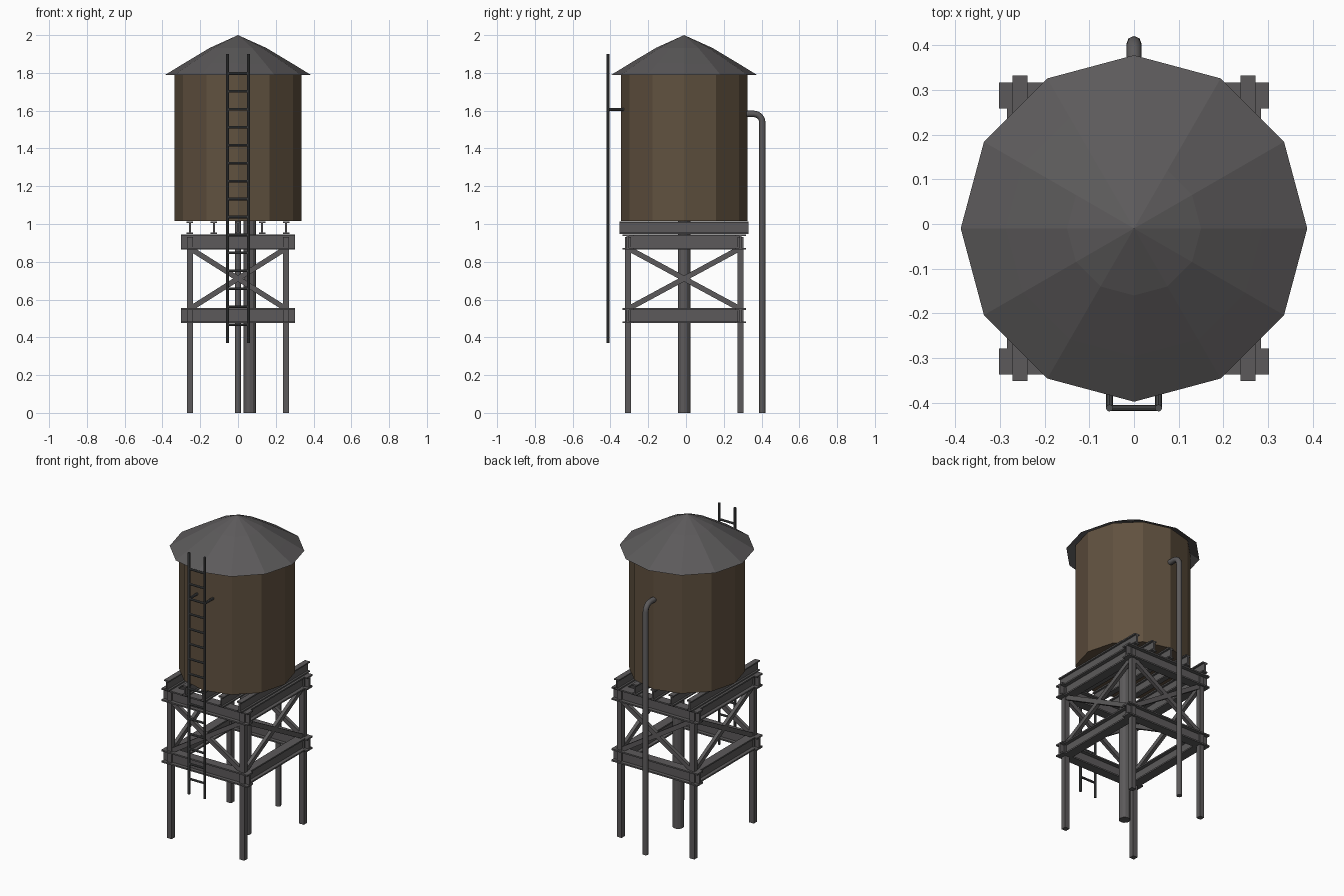
import bpy, bmesh, math
from mathutils import Vector

if "Cube" in bpy.data.objects:
    bpy.data.objects.remove(bpy.data.objects["Cube"])

CY = -0.01            # tower axis in y
LX, LY = 0.255, 0.298  # leg offsets from the axis
SIDES = 12


def material(name, r, g, b):
    m = bpy.data.materials.new(name)
    m.diffuse_color = (r, g, b, 1)
    m.use_nodes = True
    m.node_tree.nodes["Principled BSDF"].inputs["Base Color"].default_value = m.diffuse_color
    return m


wood = material("brown_wood", 0.118, 0.082, 0.05)
steel = material("dark_steel", 0.107, 0.102, 0.104)
iron = material("ladder_iron", 0.07, 0.072, 0.074)


def make_object(name, bm, mat):
    bmesh.ops.recalc_face_normals(bm, faces=bm.faces[:])
    me = bpy.data.meshes.new(name)
    bm.to_mesh(me)
    bm.free()
    me.materials.append(mat)
    ob = bpy.data.objects.new(name, me)
    bpy.context.collection.objects.link(ob)
    return ob


def sweep(name, p0, p1, profile, up=(0, 0, 1), mat=steel):
    """Extrude a closed 2D profile (side, up) from p0 to p1."""
    p0, p1 = Vector(p0), Vector(p1)
    d = (p1 - p0).normalized()
    side = d.cross(Vector(up)).normalized()
    top = side.cross(d)
    bm = bmesh.new()
    a, b = [[bm.verts.new(p + side * u + top * v) for u, v in profile] for p in (p0, p1)]
    n = len(profile)
    for i in range(n):
        j = (i + 1) % n
        bm.faces.new((a[i], a[j], b[j], b[i]))
    bm.faces.new(a[::-1])
    bm.faces.new(b)
    return make_object(name, bm, mat)


def i_section(w, h, flange, web):
    w, h, s = w / 2, h / 2, web / 2
    k = h - flange
    return [(-w, -h), (w, -h), (w, -k), (s, -k), (s, k), (w, k),
            (w, h), (-w, h), (-w, k), (-s, k), (-s, -k), (-w, -k)]


def rect(w, h):
    return [(-w / 2, -h / 2), (w / 2, -h / 2), (w / 2, h / 2), (-w / 2, h / 2)]


def circle(r, n):
    return [(r * math.cos(2 * math.pi * i / n), r * math.sin(2 * math.pi * i / n)) for i in range(n)]


def lathe(name, profile, mat):
    """Faceted turned shape from (radius, z) points; radius 0 becomes a pole."""
    bm = bmesh.new()
    rings = []
    for r, z in profile:
        if r == 0:
            rings.append([bm.verts.new((0, CY, z))] * SIDES)
        else:
            rings.append([bm.verts.new((x, CY + y, z)) for x, y in circle(r, SIDES)])
    for lo, hi in zip(rings, rings[1:]):
        for i in range(SIDES):
            j = (i + 1) % SIDES
            bm.faces.new(dict.fromkeys((lo[i], lo[j], hi[j], hi[i])))
    return make_object(name, bm, mat)


# Tank and shallow domed roof
lathe("tank", [(0, 1.015), (0.335, 1.015), (0.335, 1.81)], wood)
lathe("roof", [(0.388, 1.788), (0.287, 1.85), (0.15, 1.932), (0, 2.0)], steel)

# Legs
for sx in (-1, 1):
    for sy in (-1, 1):
        x, y = sx * LX, CY + sy * LY
        sweep("leg", (x, y, 0), (x, y, 0.93), rect(0.032, 0.032), (0, 1, 0))

# Two levels of horizontal girders
girder = i_section(0.058, 0.08, 0.009, 0.012)
for z in (0.515, 0.905):
    for s in (-1, 1):
        y = CY + s * LY
        sweep("cross_girder", (-0.302, y, z), (0.302, y, z), girder)
        sweep("side_girder", (s * LX, CY - LY + 0.006, z), (s * LX, CY + LY - 0.006, z), girder)

# Joists under the tank
for i in range(-2, 3):
    x = i * LX / 2
    sweep("joist", (x, CY - 0.342, 0.98), (x, CY + 0.342, 0.98), i_section(0.034, 0.066, 0.008, 0.01))

# Diagonal braces on all four sides
bar = rect(0.022, 0.028)
zl, zh = 0.55, 0.872
for s in (-1, 1):
    for a, b in ((zl, zh), (zh, zl)):
        y = CY + s * LY
        sweep("brace", (-LX, y, a), (LX, y, b), bar)
        sweep("brace", (s * LX, CY - LY, a), (s * LX, CY + LY, b), bar)

# Central supply pipe
sweep("supply_pipe", (0.062, CY, 0), (0.062, CY, 1.02), circle(0.033, 12), (0, 1, 0))

# Overflow pipe: bent curve at the back
py, pz, bend = 0.404, 1.583, 0.045
path = [(0.29, pz)]
for k in range(5):
    t = math.pi / 2 * k / 4
    path.append((py - bend + bend * math.sin(t), pz - bend + bend * math.cos(t)))
path.append((py, 0))
cu = bpy.data.curves.new("overflow_pipe", "CURVE")
cu.dimensions = "3D"
cu.bevel_depth = 0.017
cu.bevel_resolution = 2
cu.use_fill_caps = True
cu.materials.append(steel)
sp = cu.splines.new("POLY")
sp.points.add(len(path) - 1)
for pt, (y, z) in zip(sp.points, path):
    pt.co = (0, y, z, 1)
bpy.context.collection.objects.link(bpy.data.objects.new("overflow_pipe", cu))

# Ladder: rails, wall brackets, rungs
LAD_Y = -0.412
for s in (-1, 1):
    x = s * 0.055
    sweep("ladder_rail", (x, LAD_Y, 0.37), (x, LAD_Y, 1.9), circle(0.008, 8), (0, 1, 0), iron)
    sweep("ladder_bracket", (x, LAD_Y, 1.607), (x, -0.32, 1.607), circle(0.008, 8), mat=iron)
for i in range(15):
    z = 0.467 + i * 0.095
    sweep("ladder_rung", (-0.055, LAD_Y, z), (0.055, LAD_Y, z), circle(0.007, 8), mat=iron)
